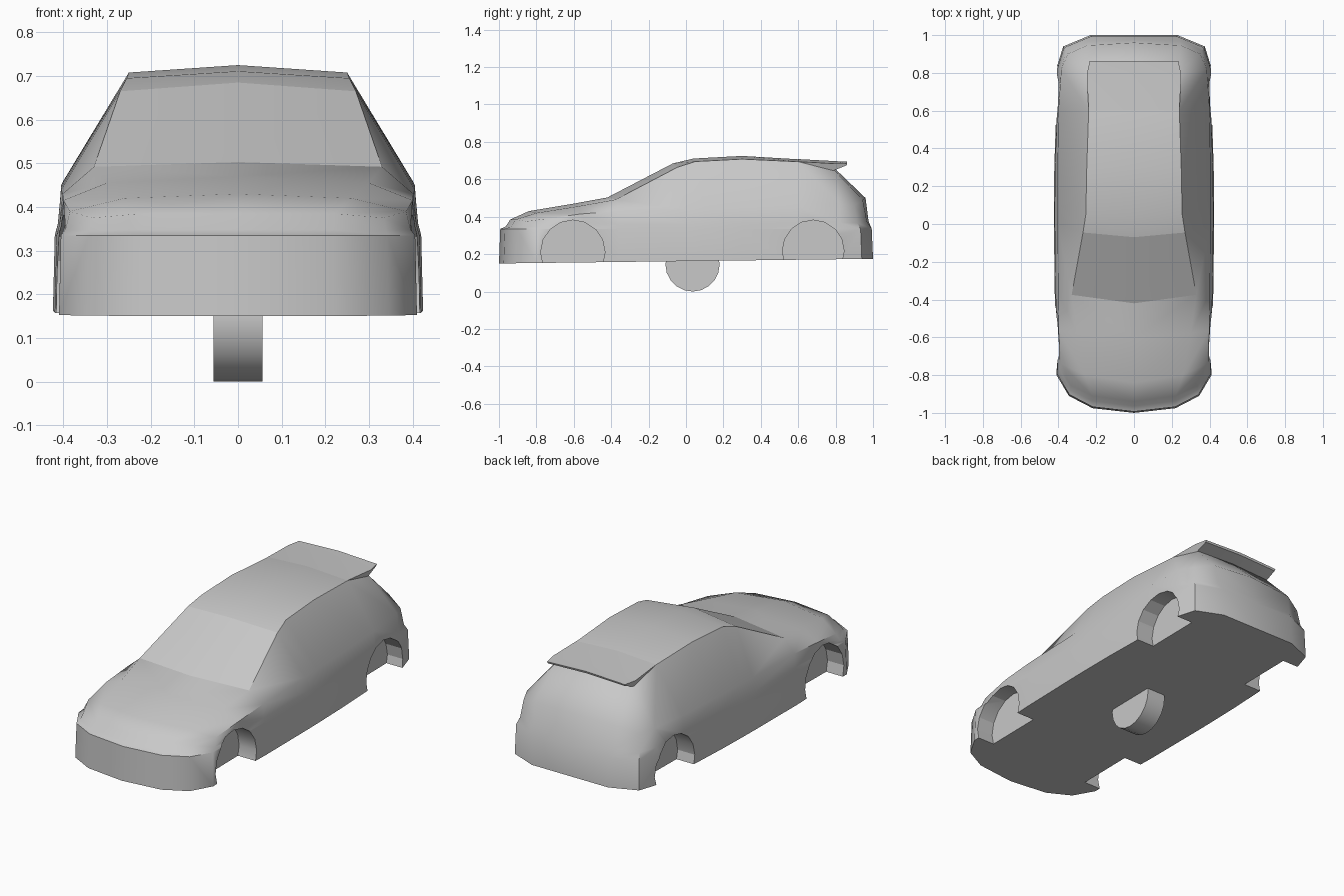
import bpy, bmesh, math

if "Cube" in bpy.data.objects:
    bpy.data.objects.remove(bpy.data.objects["Cube"])

grey = bpy.data.materials.new("plain_grey")
grey.diffuse_color = (0.58, 0.58, 0.58, 1)
grey.use_nodes = True
grey.node_tree.nodes["Principled BSDF"].inputs["Base Color"].default_value = grey.diffuse_color


def make_object(name, bm):
    bmesh.ops.recalc_face_normals(bm, faces=bm.faces)
    me = bpy.data.meshes.new(name)
    bm.to_mesh(me)
    bm.free()
    ob = bpy.data.objects.new(name, me)
    bpy.context.collection.objects.link(ob)
    me.materials.append(grey)
    return ob


def activate(ob):
    bpy.ops.object.select_all(action='DESELECT')
    ob.select_set(True)
    bpy.context.view_layer.objects.active = ob


def smooth(ob, angle):
    activate(ob)
    bpy.ops.object.shade_smooth_by_angle(angle=math.radians(angle))


def mirror_x(bm):
    geom = bm.verts[:] + bm.edges[:] + bm.faces[:]
    bmesh.ops.mirror(bm, geom=geom, axis='X', merge_dist=0.0005)
    bmesh.ops.remove_doubles(bm, verts=bm.verts, dist=0.0005)


def cylinder(name, center, radius, depth, sides):
    bpy.ops.mesh.primitive_cylinder_add(vertices=sides, radius=radius, depth=depth,
                                        location=center, rotation=(0, math.pi / 2, 0))
    ob = bpy.context.object
    ob.name = name
    ob.data.materials.append(grey)
    return ob


# Body top: stations of centre line, roof/bonnet edge and belt line
STATIONS = [
    [(0, -.94, .385), (.22, -.91, .385), (.335, -.855, .375)],
    [(0, -.84, .430), (.26, -.80, .420), (.385, -.74, .390)],
    [(0, -.60, .470), (.30, -.58, .455), (.400, -.56, .415)],
    [(0, -.42, .503), (.33, -.375, .492), (.402, -.36, .430)],
    [(0, -.07, .685), (.27, -.045, .665), (.405, 0, .440)],
    [(0, .04, .711), (.255, .05, .695), (.405, .10, .445)],
    [(0, .30, .725), (.25, .30, .708), (.405, .30, .450)],
    [(0, .60, .707), (.24, .60, .694), (.400, .60, .460)],
    [(0, .79, .663), (.23, .79, .652), (.385, .82, .470)],
    [(0, .96, .500), (.25, .945, .490), (.350, .90, .460)],
]
# Plan outline of the bumpers and sills, front centre to rear centre
OUTLINE = [(0, -1), (.22, -.975), (.345, -.91), (.41, -.80), (.41, -.60), (.42, -.36),
           (.424, 0), (.424, .10), (.422, .30), (.412, .60), (.412, .82),
           (.375, .94), (.23, 1), (0, 1)]

bm = bmesh.new()
grid = [[bm.verts.new(p) for p in row] for row in STATIONS]
for i in range(len(grid) - 1):
    for j in range(2):
        f = bm.faces.new((grid[i][j], grid[i + 1][j], grid[i + 1][j + 1], grid[i][j + 1]))
        if i == 3 and j == 0:  # windscreen borders stay crisp
            for k in (0, 2, 3):
                pair = [(grid[3][0], grid[3][1]), None, (grid[4][0], grid[4][1]),
                        (grid[3][1], grid[4][1])][k]
                e = bm.edges.get(pair) or next(e for e in f.edges if set(e.verts) == set(pair))
                e.smooth = False

# Skirt: shoulder, bumper line and sill levels around the outline
edge = grid[0][:2] + [row[2] for row in grid] + [grid[-1][1], grid[-1][0]]
levels = [edge, [], [], []]
for v, (x, y) in zip(edge, OUTLINE):
    a = v.co
    levels[1].append(bm.verts.new((a.x + (x - a.x) * .4, a.y + (y - a.y) * .4,
                                   a.z + (.335 - a.z) * .75)))
    levels[2].append(bm.verts.new((x * .99, y * .993, .335)))
    levels[3].append(bm.verts.new((x, y, .15 + .0125 * (y + 1))))
for up, low in zip(levels, levels[1:]):
    for k in range(len(edge) - 1):
        bm.faces.new((up[k], up[k + 1], low[k + 1], low[k]))
bm.faces.new(levels[3])  # flat underside
mirror_x(bm)
body = make_object("car_body", bm)

# Wheel arches cut through each side
for y, r, z in ((-.605, .172, .21), (.68, .165, .217)):
    for side in (-1, 1):
        cutter = cylinder("arch_cutter", (side * .46, y, z), r, .30, 16)
        cutter.hide_render = True
        mod = body.modifiers.new("arch", 'BOOLEAN')
        mod.operation = 'DIFFERENCE'
        mod.solver = 'EXACT'
        mod.object = cutter
        activate(body)
        bpy.ops.object.modifier_apply(modifier=mod.name)
        bpy.data.objects.remove(cutter, do_unlink=True)
smooth(body, 42)

# Roof spoiler overhanging the rear window
bm = bmesh.new()
mid = [(0, .60, .708), (0, .80, .697), (0, .862, .694), (0, .858, .682), (0, .785, .655)]
out = [(.24, .60, .695), (.25, .79, .684), (.235, .862, .684), (.233, .858, .674), (.235, .785, .645)]
a, b = ([bm.verts.new(p) for p in pts] for pts in (mid, out))
for k in range(5):
    n = (k + 1) % 5
    bm.faces.new((a[k], a[n], b[n], b[k]))
bm.faces.new(b)
mirror_x(bm)
smooth(make_object("roof_spoiler", bm), 30)

# Single wheel stored under the middle of the floor
smooth(cylinder("wheel", (0, .035, .145), .145, .112, 20), 40)
